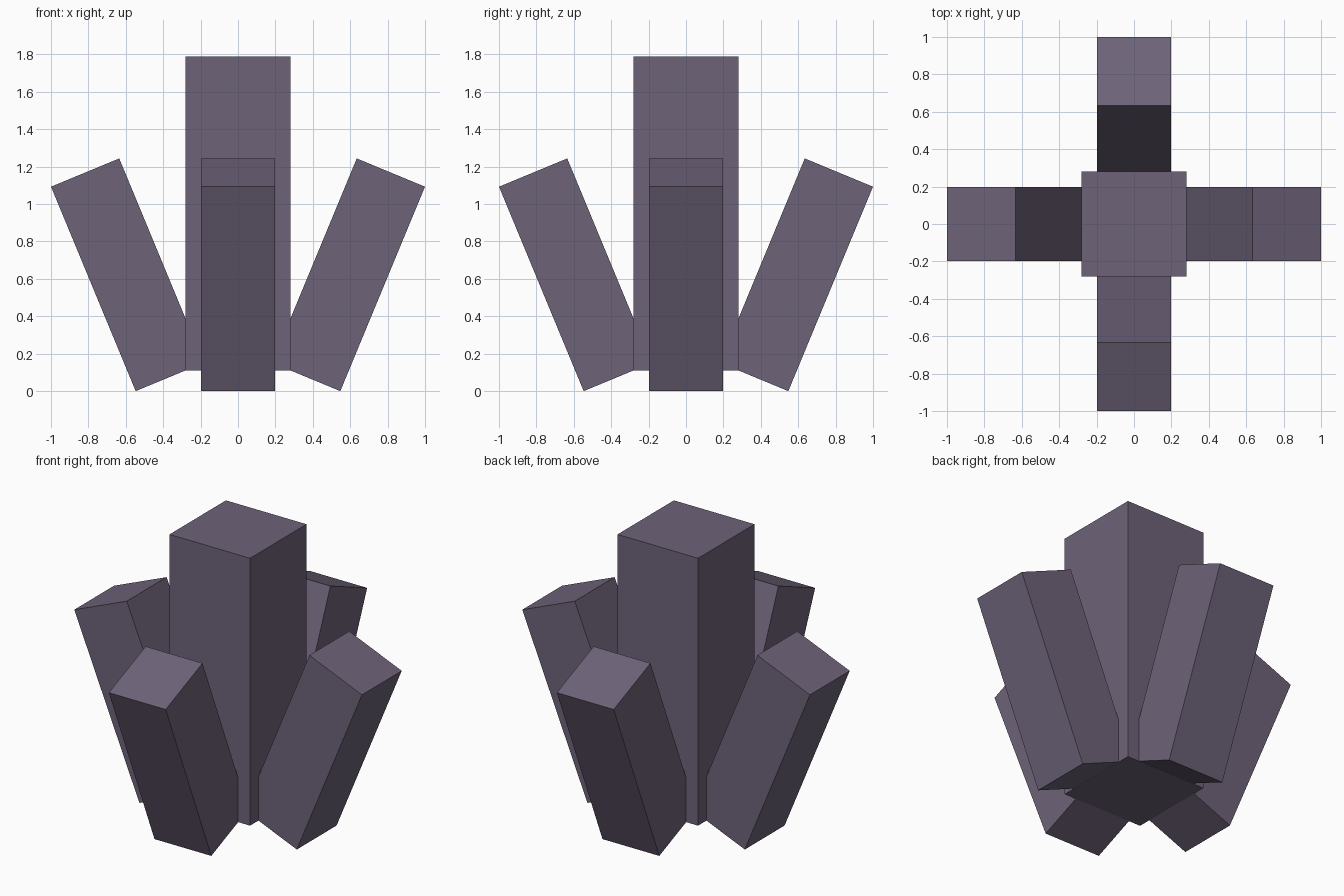
import bpy
import math
from mathutils import Matrix

if "Cube" in bpy.data.objects:
    bpy.data.objects.remove(bpy.data.objects["Cube"])

# Single muted purple stone colour
stone = bpy.data.materials.new("dusky purple")
stone.diffuse_color = (0.155, 0.125, 0.19, 1)
stone.use_nodes = True
stone.node_tree.nodes["Principled BSDF"].inputs["Base Color"].default_value = stone.diffuse_color


def block(name, size, matrix):
    """Box of the given size, placed by a matrix."""
    bpy.ops.mesh.primitive_cube_add(size=1)
    ob = bpy.context.object
    ob.name = name
    ob.data.transform(matrix @ Matrix.Diagonal((*size, 1)))
    ob.data.materials.append(stone)
    return ob


# Upright central crystal
block("central_crystal", (0.56, 0.56, 1.68), Matrix.Translation((0, 0, 0.95)))

# Four crystals leaning outward around it
lean = Matrix.Translation((0.591, 0, 0.622)) @ Matrix.Rotation(math.radians(22.5), 4, 'Y')
for i, side in enumerate(("right", "back", "left", "front")):
    turn = Matrix.Rotation(i * math.pi / 2, 4, 'Z')
    block(side + "_leaning_crystal", (0.395, 0.395, 1.183), turn @ lean)
